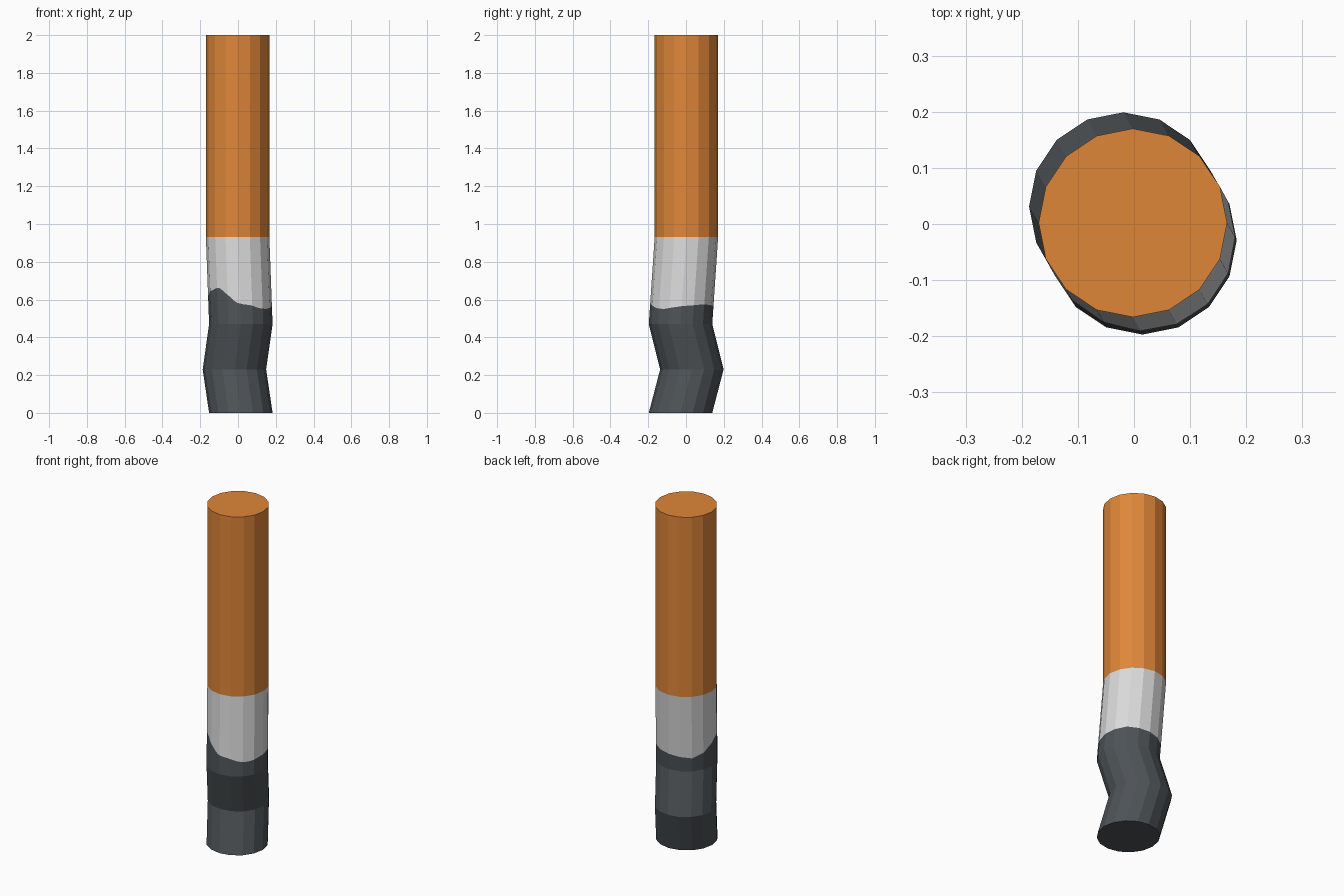
import bpy
import math

if "Cube" in bpy.data.objects:
    bpy.data.objects.remove(bpy.data.objects["Cube"])

R, SIDES, SUB = 0.168, 16, 4
N = SIDES * SUB

# centre line: (z, x, y), straight at the top and kinked at the burnt end
PATH = [(0.0, 0.015, -0.029), (0.23, -0.019, 0.031), (0.47, 0.015, -0.029),
        (0.93, -0.002, 0.002), (2.0, -0.002, 0.002)]

# ragged burn line: (angle in degrees, height)
BURN = [(0, .565), (45, .575), (90, .565), (135, .55), (160, .575), (180, .615),
        (200, .645), (212, .65), (220, .66), (232, .66), (240, .64), (250, .62),
        (262, .585), (275, .575), (290, .57), (306, .555), (325, .55), (360, .565)]


def lerp_table(table, t):
    for a, b in zip(table, table[1:]):
        if t <= b[0]:
            f = (t - a[0]) / (b[0] - a[0])
            return [p + (q - p) * f for p, q in zip(a[1:], b[1:])]
    return list(table[-1][1:])


def ring(height):
    """Points round a 16-sided section; height is a function of the angle."""
    pts = []
    for i in range(N):
        k, f = divmod(i, SUB)
        f /= SUB
        a, b = (2 * math.pi * j / SIDES for j in (k, k + 1))
        x = R * (math.cos(a) * (1 - f) + math.cos(b) * f)
        y = R * (math.sin(a) * (1 - f) + math.sin(b) * f)
        z = height(360 * i / N)
        cx, cy = lerp_table(PATH, z)
        pts.append((x + cx, y + cy, z))
    return pts


def level(z):
    return ring(lambda angle: z)


def material(name, rgb):
    m = bpy.data.materials.new(name)
    m.diffuse_color = (*rgb, 1)
    m.use_nodes = True
    m.node_tree.nodes["Principled BSDF"].inputs["Base Color"].default_value = m.diffuse_color
    return m


def tube(name, rings, mat, cap_bottom=False, cap_top=False):
    verts = [p for r in rings for p in r]
    faces = []
    for r in range(len(rings) - 1):
        for i in range(N):
            j = (i + 1) % N
            faces.append((r * N + i, r * N + j, (r + 1) * N + j, (r + 1) * N + i))
    if cap_bottom:
        faces.append(tuple(reversed(range(N))))
    if cap_top:
        faces.append(tuple(range(len(verts) - N, len(verts))))
    me = bpy.data.meshes.new(name)
    me.from_pydata(verts, [], faces)
    me.materials.append(mat)
    ob = bpy.data.objects.new(name, me)
    bpy.context.collection.objects.link(ob)
    return ob


burn_line = ring(lambda angle: lerp_table(BURN, angle)[0])

# orange filter
tube("filter", [level(0.93), level(2.0)],
     material("filter orange", (0.74, 0.24, 0.04)), cap_top=True)
# white paper band
tube("paper", [burn_line, level(0.93)], material("paper white", (0.70, 0.70, 0.70)))
# bent ash end
tube("ash", [level(0.0), level(0.23), level(0.47), burn_line],
     material("ash grey", (0.075, 0.086, 0.094)), cap_bottom=True)
